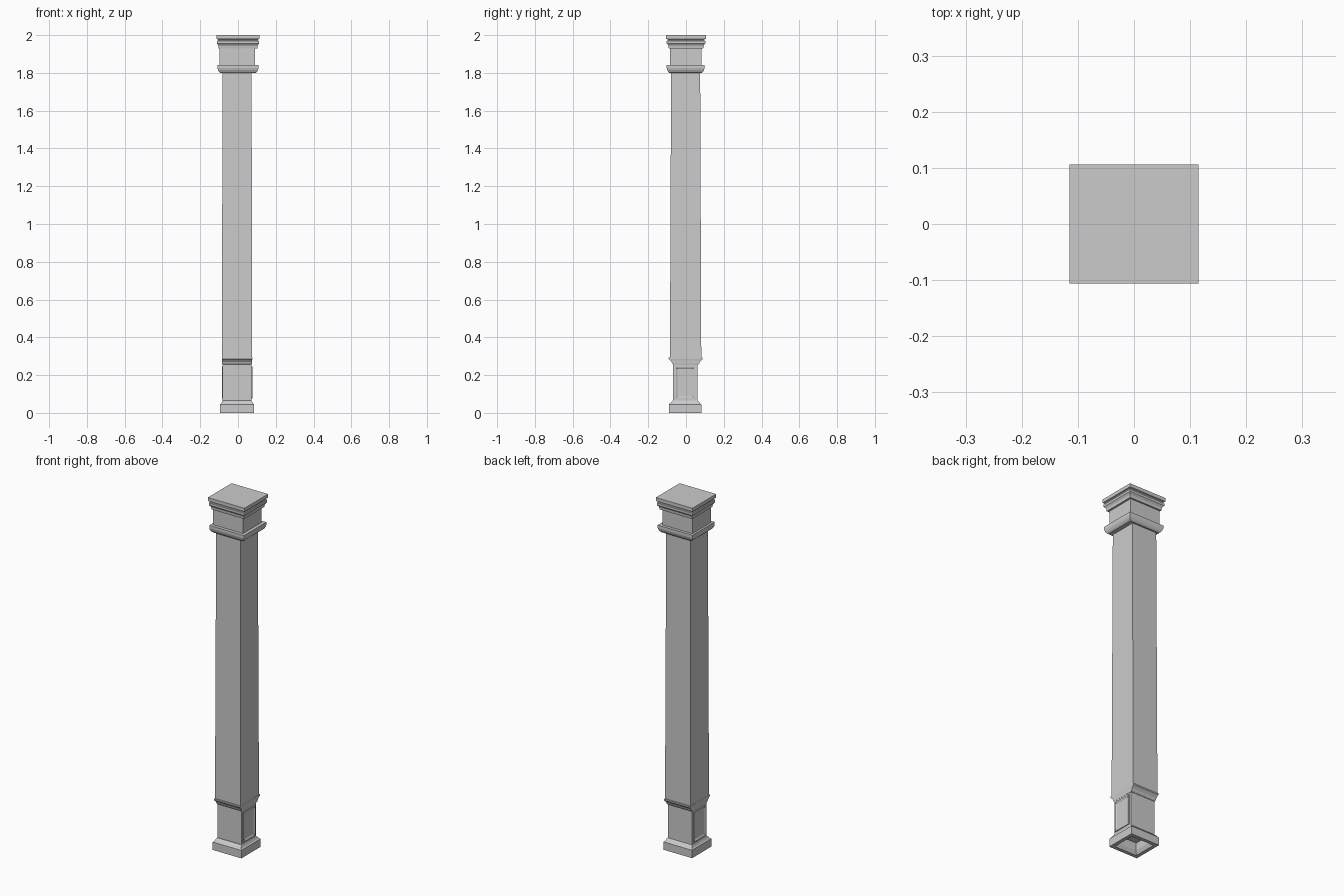
import bpy
import bmesh
from mathutils import Vector

cube = bpy.data.objects.get("Cube")
if cube:
    bpy.data.objects.remove(cube, do_unlink=True)

stone = bpy.data.materials.new("pale_grey_stone")
stone.use_nodes = True
stone.diffuse_color = (0.6, 0.6, 0.6, 1)
stone.node_tree.nodes["Principled BSDF"].inputs["Base Color"].default_value = (0.6, 0.6, 0.6, 1)


def finish(name, bm):
    bmesh.ops.recalc_face_normals(bm, faces=bm.faces)
    mesh = bpy.data.meshes.new(name)
    bm.to_mesh(mesh)
    bm.free()
    mesh.materials.append(stone)
    obj = bpy.data.objects.new(name, mesh)
    bpy.context.collection.objects.link(obj)
    return obj


def rectangular_loft(name, centre, profile, closed=False):
    """Stack rectangles of (z, half width, half depth); closed joins last to first."""
    bm = bmesh.new()
    cx, cy = centre
    rings = [[bm.verts.new((cx + sx * hx, cy + sy * hy, z))
              for sx, sy in ((-1, -1), (1, -1), (1, 1), (-1, 1))]
             for z, hx, hy in profile]
    pairs = list(zip(rings, rings[1:]))
    if closed:
        pairs.append((rings[-1], rings[0]))
    else:
        bm.faces.new(rings[0])
        bm.faces.new(rings[-1])
    for a, b in pairs:
        for i in range(4):
            j = (i + 1) % 4
            bm.faces.new((a[i], a[j], b[j], b[i]))
    return finish(name, bm)


# Hollow plinth, open underneath
rectangular_loft("plinth", (-0.005, -0.005), [
    (0, 0.09, 0.086), (0.045, 0.09, 0.086), (0.05, 0.084, 0.08),
    (0.058, 0.08, 0.074), (0.065, 0.077, 0.066),
    (0.065, 0.056, 0.05), (0.02, 0.06, 0.056), (0, 0.07, 0.066)], closed=True)

# Pedestal block
rectangular_loft("pedestal", (-0.005, -0.003),
                 [(0.06, 0.076, 0.065), (0.265, 0.076, 0.065)])

# Flared trim below the shaft
rectangular_loft("shaft_trim", (-0.005, -0.002), [
    (0.255, 0.077, 0.066), (0.262, 0.079, 0.072), (0.27, 0.079, 0.075),
    (0.28, 0.08, 0.084), (0.285, 0.081, 0.09), (0.293, 0.081, 0.09)])

# Tapered shaft
rectangular_loft("shaft", (-0.005, -0.002),
                 [(0.285, 0.08, 0.083), (1.805, 0.077, 0.077)])

# Collar with a rounded underside
rectangular_loft("collar", (0, -0.002), [
    (1.8, 0.094, 0.086), (1.806, 0.101, 0.092), (1.815, 0.106, 0.097),
    (1.826, 0.109, 0.1), (1.842, 0.109, 0.1)])

# Neck of the capital
rectangular_loft("capital_neck", (-0.003, -0.001),
                 [(1.84, 0.094, 0.083), (1.935, 0.094, 0.083)])

# Stepped cornice and top slab
rectangular_loft("cornice", (0, 0), [
    (1.93, 0.102, 0.091), (1.945, 0.104, 0.093), (1.951, 0.108, 0.098),
    (1.956, 0.112, 0.102), (1.969, 0.112, 0.102), (1.971, 0.107, 0.097),
    (1.978, 0.107, 0.097), (1.98, 0.115, 0.106), (2, 0.115, 0.106)])

# Moulded frame with recessed panel on each side of the pedestal
for side, name in ((1, "left_panel"), (-1, "right_panel")):
    bm = bmesh.new()
    centre = Vector((-0.005, -0.005, 0.16))
    rings = []
    for out, hy, hz in ((0.074, 0.054, 0.085), (0.081, 0.054, 0.085),
                        (0.081, 0.048, 0.079), (0.077, 0.04, 0.073)):
        rings.append([bm.verts.new(centre + Vector((side * out, sy * hy, sz * hz)))
                      for sy, sz in ((-1, -1), (1, -1), (1, 1), (-1, 1))])
    for a, b in zip(rings, rings[1:]):
        for i in range(4):
            j = (i + 1) % 4
            bm.faces.new((a[i], a[j], b[j], b[i]))
    bm.faces.new(rings[0])
    bm.faces.new(rings[-1])
    finish(name, bm)
